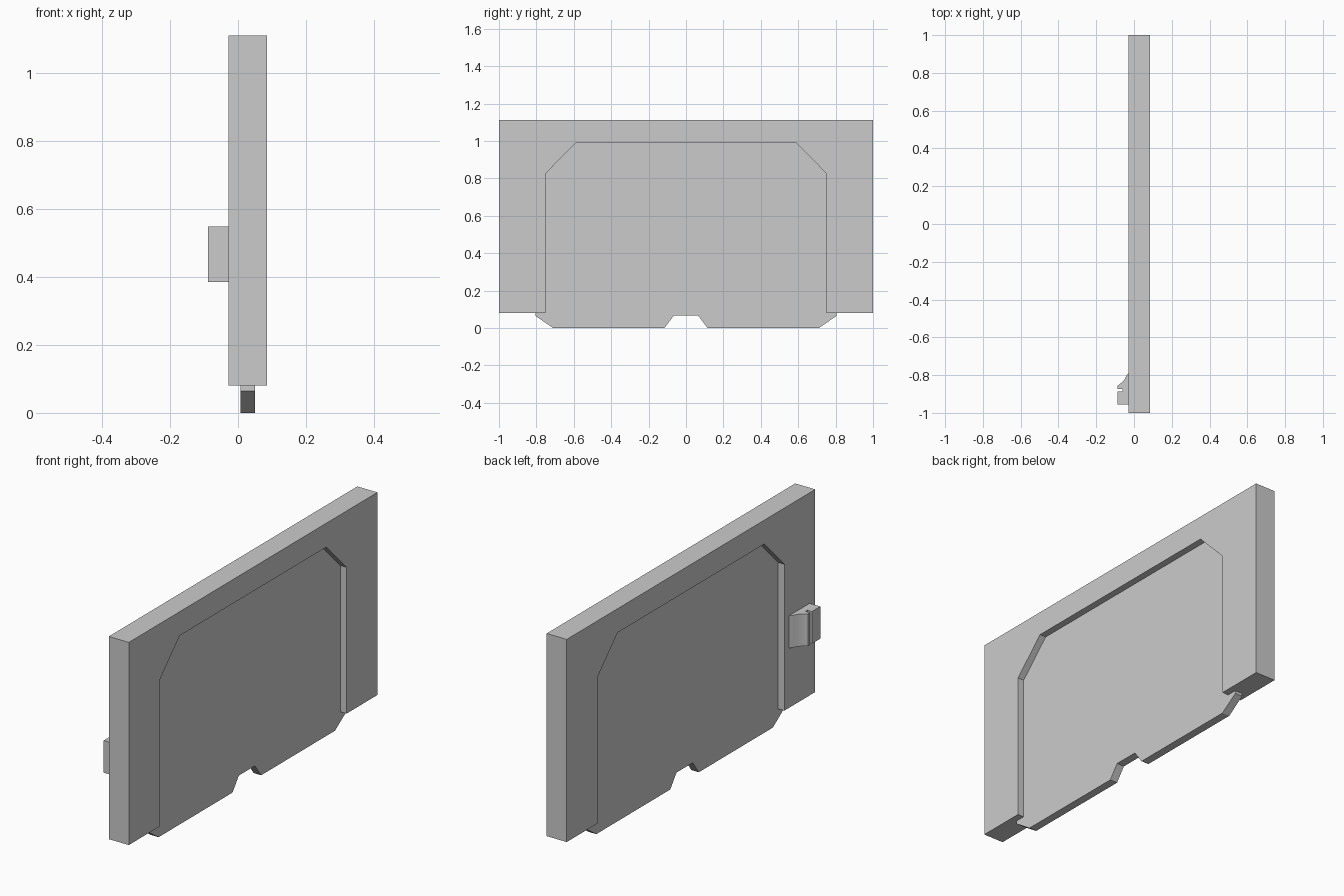
import bpy, bmesh
from mathutils import Vector

if "Cube" in bpy.data.objects:
    bpy.data.objects.remove(bpy.data.objects["Cube"])


def prism(name, points, axis, start, end):
    """Extrude a closed 2D outline. axis 'x': points are (y, z); axis 'z': points are (x, y)."""
    bm = bmesh.new()
    place = (lambda p: (start, p[0], p[1])) if axis == 'x' else (lambda p: (p[0], p[1], start))
    face = bm.faces.new([bm.verts.new(place(p)) for p in points])
    shift = Vector((end - start, 0, 0)) if axis == 'x' else Vector((0, 0, end - start))
    result = bmesh.ops.extrude_face_region(bm, geom=[face])
    moved = [g for g in result['geom'] if isinstance(g, bmesh.types.BMVert)]
    bmesh.ops.translate(bm, verts=moved, vec=shift)
    bmesh.ops.triangulate(bm, faces=[f for f in bm.faces if len(f.verts) > 4])
    bmesh.ops.recalc_face_normals(bm, faces=bm.faces)
    mesh = bpy.data.meshes.new(name)
    bm.to_mesh(mesh)
    bm.free()
    obj = bpy.data.objects.new(name, mesh)
    bpy.context.collection.objects.link(obj)
    bpy.context.view_layer.objects.active = obj
    bpy.ops.object.select_all(action='DESELECT')
    obj.select_set(True)
    bpy.ops.object.shade_smooth_by_angle(angle=0.6)
    return obj


def mirrored(half):
    """Complete a half outline across y = 0."""
    return half + [(-y, z) for y, z in reversed(half)]


# Door frame: arch with chamfered upper inside corners
prism("door_frame", mirrored([(0.59, 0.99), (0.752, 0.825), (0.752, 0.08),
                              (1.0, 0.08), (1.0, 1.112)]), 'x', -0.028, 0.085)

# Door panel: recessed both sides, with flared foot and notch in the bottom edge
prism("door_panel", mirrored([(0.065, 0.067), (0.115, 0.0), (0.71, 0.0), (0.805, 0.065),
                              (0.805, 0.085), (0.755, 0.085), (0.755, 0.826),
                              (0.592, 0.992)]), 'x', 0.008, 0.05)

# Wall reader: curved body with a vertical slot
prism("slot_reader", [(-0.027, -0.955), (-0.088, -0.955), (-0.088, -0.888), (-0.062, -0.888),
                      (-0.062, -0.873), (-0.088, -0.873), (-0.088, -0.857), (-0.072, -0.845),
                      (-0.053, -0.828), (-0.04, -0.802), (-0.027, -0.787)], 'z', 0.385, 0.549)
